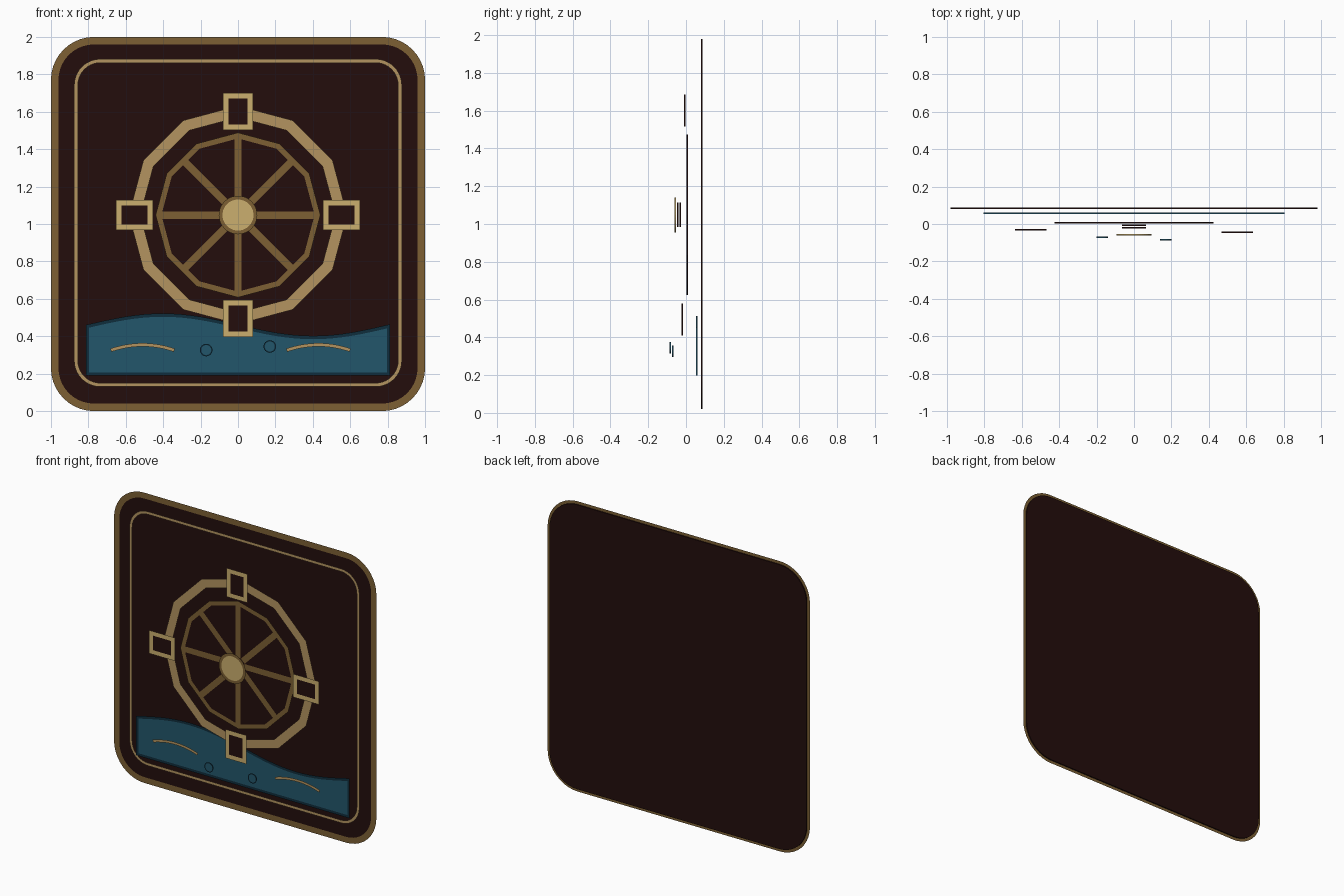
import bpy, bmesh
from math import pi, sin, cos, radians
from mathutils import Vector

if "Cube" in bpy.data.objects:
    bpy.data.objects.remove(bpy.data.objects["Cube"], do_unlink=True)


def material(name, code):
    def linear(c):
        return c / 12.92 if c <= 0.04045 else ((c + 0.055) / 1.055) ** 2.4
    col = [linear(int(code[i:i + 2], 16) / 255) for i in (0, 2, 4)] + [1]
    m = bpy.data.materials.new(name)
    m.use_nodes = True
    m.diffuse_color = col
    m.node_tree.nodes["Principled BSDF"].inputs["Base Color"].default_value = col
    return m


DARK = material("dark maroon", "230D0C")
BROWN = material("bronze brown", "7D6033")
TAN = material("warm tan", "B39460")
GOLD = material("pale gold", "CBAF6E")
BLUE = material("water blue", "22566B")
NAVY = material("deep navy", "0F2D3C")

THICK = 0.008
CENTRE = Vector((0, 1.048))


def layer(i):
    """Depth of each stacked layer, back to front."""
    return 0.0835 - 0.0128 * i


def finish(name, bm, mat):
    mesh = bpy.data.meshes.new(name)
    bm.to_mesh(mesh)
    bm.free()
    mesh.materials.append(mat)
    ob = bpy.data.objects.new(name, mesh)
    bpy.context.collection.objects.link(ob)
    return ob


def slab(name, pts, y, mat):
    """Thin solid plate from an outline in the x-z plane."""
    bm = bmesh.new()
    face = bm.faces.new([bm.verts.new((p[0], y + THICK / 2, p[1])) for p in pts])
    ext = bmesh.ops.extrude_face_region(bm, geom=[face], use_keep_orig=True)
    moved = [g for g in ext["geom"] if isinstance(g, bmesh.types.BMVert)]
    bmesh.ops.translate(bm, verts=moved, vec=(0, -THICK, 0))
    bmesh.ops.recalc_face_normals(bm, faces=bm.faces)
    return finish(name, bm, mat)


def ribbon(name, pts, width, y, mat, closed=True):
    """Flat mitred stroke that follows a path."""
    bm = bmesh.new()
    pts = [Vector(p) for p in pts]
    n = len(pts)
    pairs = []
    for i, p in enumerate(pts):
        before = pts[i - 1] if closed or i else None
        after = pts[(i + 1) % n] if closed or i < n - 1 else None
        a = (p - before).normalized() if before else (after - p).normalized()
        b = (after - p).normalized() if after else a
        t = (a + b).normalized()
        off = Vector((t.y, -t.x)) * (width / 2 / max(t.dot(a), 0.4))
        pairs.append([bm.verts.new((q.x, y, q.y)) for q in (p + off, p - off)])
    for i in range(n if closed else n - 1):
        (o1, i1), (o2, i2) = pairs[i], pairs[(i + 1) % n]
        bm.faces.new((o1, o2, i2, i1))
    return finish(name, bm, mat)


def outlined(name, pts, i, fill, stroke, width):
    """Plate with a stroke on its front rim."""
    slab(name, pts, layer(i), fill)
    ribbon(name + "_outline", pts, width, layer(i) - THICK / 2 - 0.001, stroke)


def circle(c, r, n):
    return [(c[0] + r * cos(2 * pi * k / n), c[1] + r * sin(2 * pi * k / n)) for k in range(n)]


def rectangle(c, hx, hz):
    return [(c[0] + sx * hx, c[1] + sz * hz) for sx, sz in ((-1, -1), (1, -1), (1, 1), (-1, 1))]


def rounded_square(half, r, steps=10):
    pts = []
    for q, (sx, sz) in enumerate(((1, 1), (-1, 1), (-1, -1), (1, -1))):
        for k in range(steps + 1):
            a = pi / 2 * (q + k / steps)
            pts.append((sx * (half - r) + r * cos(a), 1 + sz * (half - r) + r * sin(a)))
    return pts


# Back plate with border and inner frame line
outlined("back_plate", rounded_square(0.98, 0.21), 0, DARK, BROWN, 0.04)
frame = [(x, z + 0.006) for x, z in rounded_square(0.866, 0.13)]
ribbon("inner_frame", frame, 0.02, layer(1), TAN)

# Water with a wavy top
HALF = 0.805
crest = []
for k in range(33):
    x = HALF * (1 - k / 16)
    crest.append((x, 0.453 + 0.06 * sin(pi * (x + HALF) / HALF)))
outlined("water", [(-HALF, 0.198), (HALF, 0.198)] + crest, 2, BLUE, NAVY, 0.018)

# Ripple strokes
for side, cx, i in (("right", -0.51, 3), ("left", 0.43, 4)):
    arc = [(cx + 0.17 * t / 8, 0.354 - 0.029 * (t / 8) ** 2) for t in range(-8, 9)]
    ribbon("ripple_" + side, arc, 0.018, layer(i), TAN, closed=False)

# Wheel: outer ring, inner disc and spokes
ribbon("outer_ring", circle(CENTRE, 0.553, 12), 0.06, layer(5), TAN)
outlined("wheel_disc", circle(CENTRE, 0.425, 12), 6, DARK, BROWN, 0.03)
for k in range(8):
    d = Vector((cos(radians(45 * k)), sin(radians(45 * k))))
    ribbon(f"spoke_{k + 1}", [CENTRE + d * 0.05, CENTRE + d * 0.42], 0.04,
           layer(6) - THICK / 2 - 0.002, BROWN, closed=False)

# Four square buckets around the ring
for i, (name, dx, dz) in enumerate((("top", 0, 1), ("bottom", 0, -1), ("right", -1, 0), ("left", 1, 0))):
    c = CENTRE + Vector((dx, dz)) * 0.553
    hx, hz = (0.084, 0.065) if dx else (0.065, 0.084)
    outlined("bucket_" + name, rectangle(c, hx, hz), 7 + i, DARK, GOLD, 0.03)

# Hub
outlined("hub", circle(CENTRE, 0.093, 40), 11, GOLD, BROWN, 0.02)

# Bubbles in the water
outlined("bubble_right", circle((-0.17, 0.326), 0.03, 24), 12, BLUE, NAVY, 0.007)
outlined("bubble_left", circle((0.17, 0.345), 0.03, 24), 13, BLUE, NAVY, 0.007)
